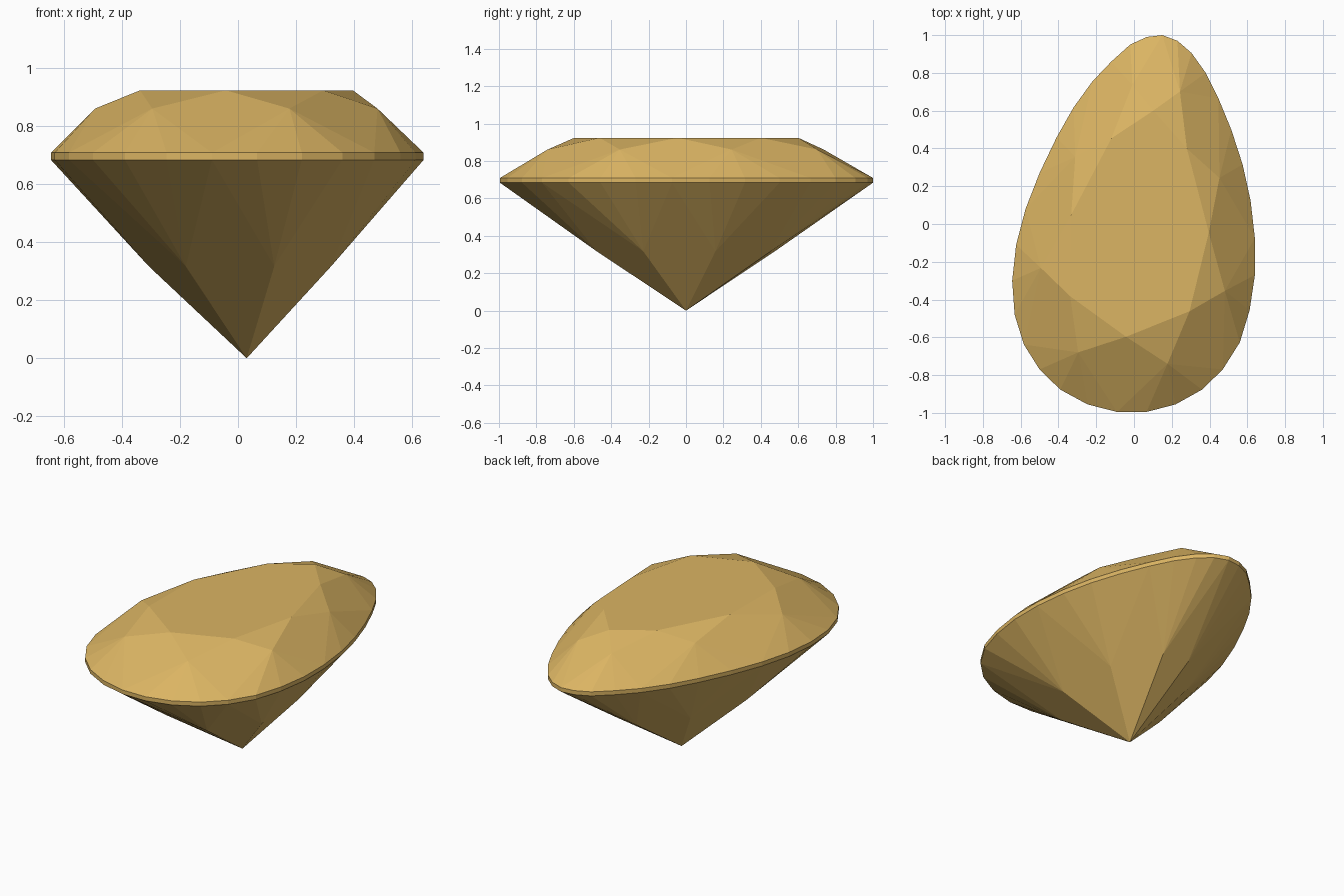
import bpy, bmesh

if "Cube" in bpy.data.objects:
    bpy.data.objects.remove(bpy.data.objects["Cube"])

# Egg-shaped girdle outline, counter-clockwise seen from above
OUTLINE = [(-0.09, -0.995), (0.066, -0.995), (0.22, -0.955), (0.36, -0.877),
           (0.47, -0.77), (0.56, -0.627), (0.612, -0.457), (0.64, -0.27),
           (0.64, -0.075), (0.617, 0.125), (0.575, 0.315), (0.515, 0.50),
           (0.447, 0.665), (0.38, 0.80), (0.305, 0.905), (0.23, 0.97),
           (0.15, 1.0), (0.067, 0.99), (-0.02, 0.95), (-0.12, 0.86),
           (-0.22, 0.755), (-0.32, 0.617), (-0.41, 0.458), (-0.50, 0.27),
           (-0.574, 0.08), (-0.624, -0.11), (-0.645, -0.30), (-0.632, -0.48),
           (-0.583, -0.638), (-0.50, -0.77), (-0.39, -0.877), (-0.246, -0.955)]
N = len(OUTLINE)
CENTRE_X = 0.03

bm = bmesh.new()


def ring(scale, z, start=0, step=1):
    """Scaled copy of the outline about the tip axis, keyed by outline index."""
    return {i: bm.verts.new((CENTRE_X + (OUTLINE[i][0] - CENTRE_X) * scale,
                             OUTLINE[i][1] * scale, z))
            for i in range(start, N, step)}


table = ring(0.6, 0.924, 0, 4)
crown = ring(0.775, 0.861, 2, 4)
girdle_top = ring(1, 0.709)
girdle_low = ring(1, 0.684)
pavilion = ring(0.5, 0.317, 2, 4)
tip = bm.verts.new((CENTRE_X, 0, 0))

# Flat table
bm.faces.new(table.values())

# Girdle band
for i in range(N):
    j = (i + 1) % N
    bm.faces.new((girdle_low[i], girdle_low[j], girdle_top[j], girdle_top[i]))

for i in range(0, N, 4):
    prev, mid, nxt = (i - 2) % N, i + 2, (i + 4) % N
    # Star facet and kite facet of the crown
    bm.faces.new((table[i], crown[mid], table[nxt]))
    bm.faces.new((table[i], crown[prev], girdle_top[i], crown[mid]))
    # Long kite facet of the pavilion
    bm.faces.new((tip, pavilion[mid], girdle_low[i], pavilion[prev]))
    # Fans of small facets next to the girdle
    for k in range(i, i + 4):
        j = (k + 1) % N
        bm.faces.new((crown[mid], girdle_top[k], girdle_top[j]))
        bm.faces.new((pavilion[mid], girdle_low[j], girdle_low[k]))

bmesh.ops.recalc_face_normals(bm, faces=bm.faces)
mesh = bpy.data.meshes.new("cut_gem")
bm.to_mesh(mesh)
bm.free()

gold = bpy.data.materials.new("amber_gold")
gold.diffuse_color = (0.71, 0.46, 0.125, 1)
gold.use_nodes = True
gold.node_tree.nodes["Principled BSDF"].inputs["Base Color"].default_value = gold.diffuse_color
mesh.materials.append(gold)
gem = bpy.data.objects.new("cut_gem", mesh)
bpy.context.collection.objects.link(gem)
